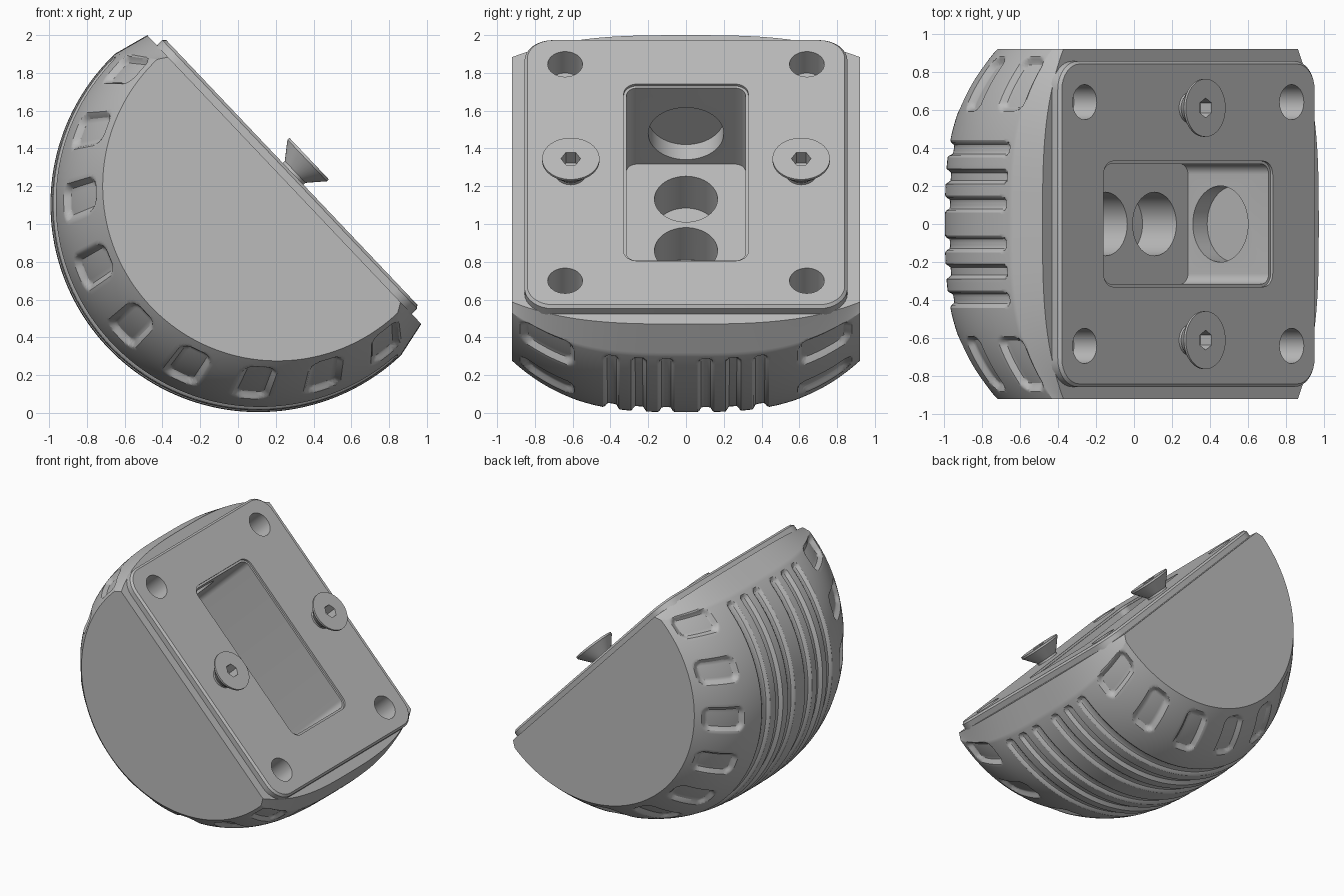
import bpy, bmesh
from math import sin, cos, radians, pi, hypot
from mathutils import Vector, Matrix

cube = bpy.data.objects.get("Cube")
if cube:
    bpy.data.objects.remove(cube)

# Tilted frame: local x runs down the mounting face, local z is its normal
ORIGIN, TILT = (0.245, 0, 1.235), radians(46.5)
HALF = 0.92

grey = bpy.data.materials.new("mid grey")
grey.use_nodes = True
grey.diffuse_color = (0.5, 0.5, 0.5, 1)
grey.node_tree.nodes["Principled BSDF"].inputs["Base Color"].default_value = grey.diffuse_color


def finish(name, bm):
    bmesh.ops.recalc_face_normals(bm, faces=bm.faces)
    mesh = bpy.data.meshes.new(name)
    bm.to_mesh(mesh)
    bm.free()
    mesh.materials.append(grey)
    ob = bpy.data.objects.new(name, mesh)
    bpy.context.collection.objects.link(ob)
    ob.location, ob.rotation_euler = ORIGIN, (0, TILT, 0)
    return ob


def activate(ob):
    bpy.ops.object.select_all(action='DESELECT')
    ob.select_set(True)
    bpy.context.view_layer.objects.active = ob


def cut(ob, cutters):
    activate(ob)
    for c in cutters:
        mod = ob.modifiers.new("cut", 'BOOLEAN')
        mod.operation, mod.solver, mod.object = 'DIFFERENCE', 'MANIFOLD', c
        bpy.ops.object.modifier_apply(modifier=mod.name)


def smooth(ob, angle=30):
    activate(ob)
    bpy.ops.object.shade_smooth_by_angle(angle=radians(angle))


def rounded_prism(name, hx, hy, r, z0, z1, chamfer=0):
    """Rounded rectangle extruded from z0 to z1, with an optional top chamfer."""
    bm = bmesh.new()
    rings = []
    for z, inset in ((z0, 0), (z1 - chamfer, 0), (z1, chamfer))[:3 if chamfer else 2]:
        ring = []
        for i, (sx, sy) in enumerate(((1, 1), (-1, 1), (-1, -1), (1, -1))):
            for k in range(9):
                a = (i + k / 8) * pi / 2
                ring.append(bm.verts.new((sx * (hx - r) + (r - inset) * cos(a),
                                          sy * (hy - r) + (r - inset) * sin(a), z)))
        rings.append(ring)
    if not chamfer:
        for v in rings[-1]:
            v.co.z = z1
    for lo, hi in zip(rings, rings[1:]):
        for i in range(len(lo)):
            j = (i + 1) % len(lo)
            bm.faces.new((lo[i], lo[j], hi[j], hi[i]))
    bm.faces.new(rings[0])
    bm.faces.new(rings[-1])
    return finish(name, bm)


def cylinder(name, centre, r, depth, sides=48, along_x=False):
    bm = bmesh.new()
    turn = Matrix.Rotation(pi / 2, 4, 'Y') if along_x else Matrix()
    bmesh.ops.create_cone(bm, cap_ends=True, segments=sides, radius1=r, radius2=r, depth=depth,
                          matrix=Matrix.Translation(centre) @ turn)
    return finish(name, bm)


# Dome surface: arc around the y axis, shrinking toward the flat sides
def dome(phi, y):
    s = (abs(y) / HALF) ** 3.1
    r, c, rim = 1.10 - 0.175 * s, 0.19 - 0.14 * s, 1.054 - 0.16 * s
    if abs(phi) <= 90:
        a = radians(phi)
        return Vector((r * sin(a), y, -c - r * cos(a)))
    t = (abs(phi) - 90) / 10
    side = 1 if phi > 0 else -1
    return Vector((side * (r + (rim - r) * t), y, -c * (1 - t)))


def soft(d, width):
    t = min(max(-d / width, 0), 1)
    return t * t * (3 - 2 * t)


def box_distance(p, q, hp, hq, r):
    x, y = abs(p) - hp + r, abs(q) - hq + r
    return hypot(max(x, 0), max(y, 0)) + min(max(x, y), 0) - r


# Recess depth: six running grooves and a row of finger dimples on each shoulder
def recess(phi, y):
    ay = abs(y)
    if ay < 0.5:
        gap = min(abs(ay - g) for g in (0.105, 0.25, 0.395))
        over = max(abs(phi) - 86.5, 0) * 0.019
        return 0.026 * soft(hypot(gap, over) - 0.042, 0.022)
    k = max(-4, min(4, round(phi / 21.2)))
    along = radians(phi - k * 21.2) * 0.99
    return 0.032 * soft(box_distance(along, (ay - 0.735) * 1.2, 0.1, 0.175, 0.07), 0.035)


NP, NY = 280, 184
bm = bmesh.new()
grid = []
for i in range(NP + 1):
    phi = -100 + 200 * i / NP
    row = []
    for j in range(NY + 1):
        y = HALF * (2 * j / NY - 1)
        p, d = dome(phi, y), recess(phi, y)
        if d > 0:
            n = (dome(phi + 0.1, y) - dome(phi - 0.1, y)).cross(dome(phi, y + 0.01) - dome(phi, y - 0.01))
            n.normalize()
            if n.dot(p) > 0:
                n.negate()
            p += n * d
        row.append(bm.verts.new(p))
    grid.append(row)
for a, b in zip(grid, grid[1:]):
    for j in range(NY):
        bm.faces.new((a[j], a[j + 1], b[j + 1], b[j]))
bm.faces.new([row[0] for row in grid])
bm.faces.new([row[-1] for row in grid])
bm.faces.new(grid[0] + grid[-1][::-1])
body = finish("domed_body", bm)

# Mounting plate with a chamfered edge
plate = rounded_prism("mounting_plate", 0.98, 0.855, 0.15, -0.01, 0.055, 0.015)

# Cutters: central pocket, its floor bores and end bores, and the corner holes
top_cutters = [rounded_prism("pocket_cutter", 0.63, 0.315, 0.055, -0.545, 0.3),
               rounded_prism("pocket_lip_cutter", 0.645, 0.33, 0.07, 0.04, 0.3)]
for sx in (-1, 1):
    for sy in (-1, 1):
        low = -0.11 if sx < 0 else -0.3
        top_cutters.append(cylinder("hole_cutter", (sx * 0.79, sy * 0.64, (low + 0.3) / 2),
                                    0.092, 0.3 - low))
bores = [cylinder("floor_bore_cutter", (x, 0, -0.625), 0.167, 0.33) for x in (-0.375, 0, 0.375)]
bores += [cylinder("end_bore_cutter", (s * 0.64, 0, -0.31), 0.2, 0.2, along_x=True) for s in (-1, 1)]
cut(plate, top_cutters)
cut(body, [c for c in top_cutters if "lip" not in c.name] + bores)
smooth(body, 28)
smooth(plate)

# Countersunk screws with hexagonal sockets
for sy, side in ((-1, "front"), (1, "back")):
    bm = bmesh.new()
    rings = []
    for r, z in ((0.08, 0.0), (0.08, 0.07), (0.152, 0.158), (0.152, 0.172)):
        rings.append([bm.verts.new((0.01 + r * cos(a * pi / 24), sy * 0.61 + r * sin(a * pi / 24), z))
                      for a in range(48)])
    for lo, hi in zip(rings, rings[1:]):
        for i in range(48):
            bm.faces.new((lo[i], lo[i - 1], hi[i - 1], hi[i]))
    bm.faces.new(rings[0])
    bm.faces.new(rings[-1])
    screw = finish(side + "_screw", bm)
    socket = cylinder("socket_cutter", (0.01, sy * 0.61, 0.16), 0.052, 0.14, 6)
    cut(screw, [socket])
    smooth(screw)
    bores.append(socket)

for c in top_cutters + bores:
    bpy.data.objects.remove(c)
